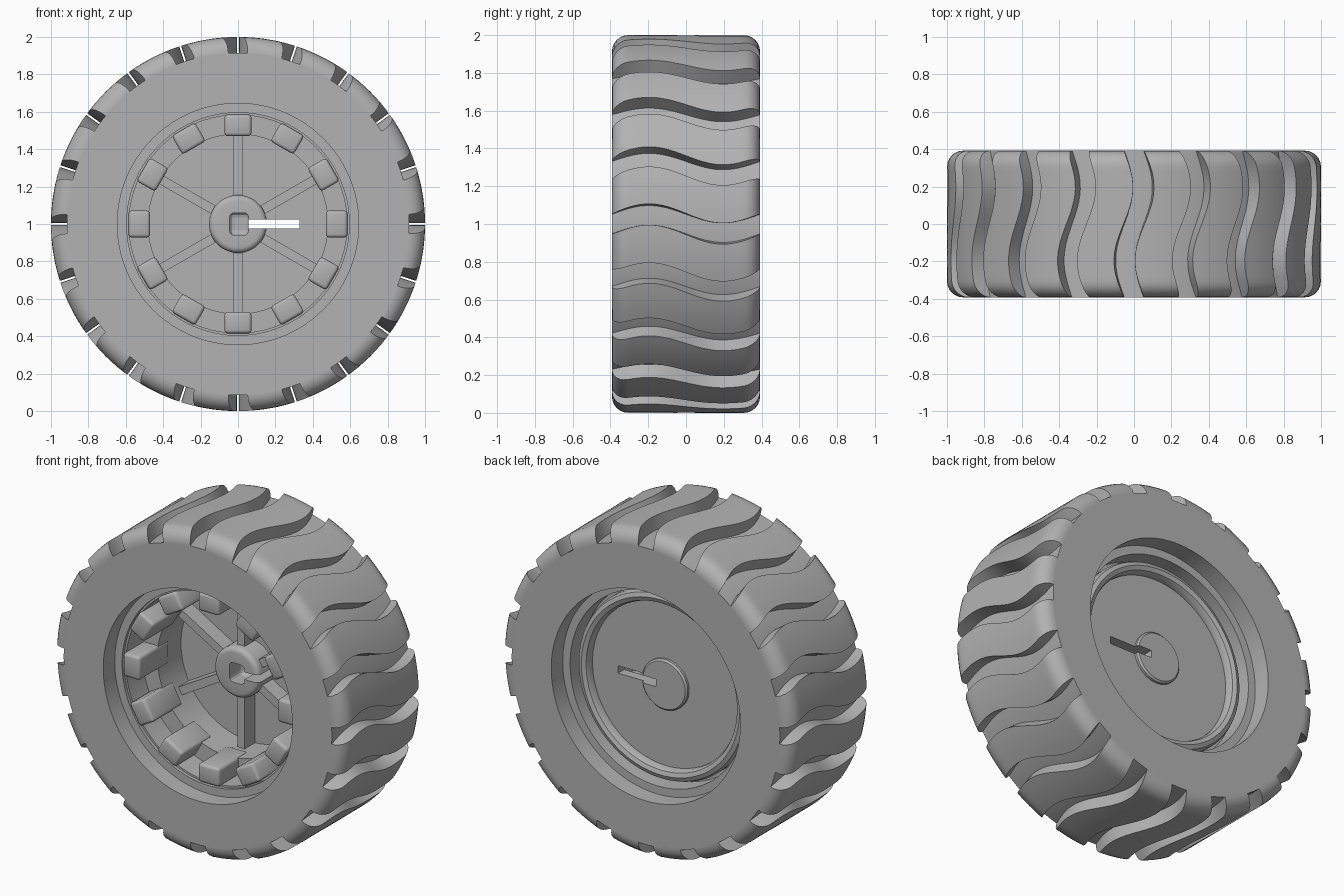
import bpy, bmesh, math
from mathutils import Matrix, Vector

cube = bpy.data.objects.get("Cube")
if cube:
    bpy.data.objects.remove(cube, do_unlink=True)

grey = bpy.data.materials.new("plain grey")
grey.use_nodes = True
grey.diffuse_color = (0.45, 0.45, 0.45, 1)
grey.node_tree.nodes["Principled BSDF"].inputs["Base Color"].default_value = grey.diffuse_color

HALF = 0.392      # half the tyre width
FLOOR = 0.915     # radius at the bottom of the grooves
GROOVES = 20
AXLE = Vector((0, 0, 1))


def polar(r, angle, y):
    return Vector((r * math.cos(angle), y, r * math.sin(angle))) + AXLE


def finish(name, bm, smooth=True):
    bmesh.ops.remove_doubles(bm, verts=bm.verts, dist=1e-5)
    bmesh.ops.recalc_face_normals(bm, faces=bm.faces)
    mesh = bpy.data.meshes.new(name)
    bm.to_mesh(mesh)
    bm.free()
    mesh.materials.append(grey)
    obj = bpy.data.objects.new(name, mesh)
    bpy.context.collection.objects.link(obj)
    if smooth:
        select(obj)
        bpy.ops.object.shade_smooth_by_angle(angle=math.radians(32))
    return obj


def select(obj):
    bpy.ops.object.select_all(action='DESELECT')
    obj.select_set(True)
    bpy.context.view_layer.objects.active = obj


def lathe(name, profile, closed=True, steps=96):
    """Turn a list of (radius, y) points about the axle."""
    bm = bmesh.new()
    rings = [[bm.verts.new(polar(r, math.tau * i / steps, y)) for r, y in profile]
             for i in range(steps)]
    count = len(profile)
    for i in range(steps):
        a, b = rings[i], rings[(i + 1) % steps]
        for j in range(count if closed else count - 1):
            k = (j + 1) % count
            corners = [a[j], a[k], b[k], b[j]]
            if profile[j][0] == 0:
                corners = [a[j], a[k], b[k]]
            elif profile[k][0] == 0:
                corners = [a[j], a[k], b[j]]
            bm.faces.new(corners)
    return finish(name, bm)


def add_box(bm, lo, hi, angle=0.0, bevel=0.0):
    """Box given as (radius, y, sideways) corners, turned about the axle."""
    size = [b - a for a, b in zip(lo, hi)]
    middle = [(a + b) / 2 for a, b in zip(lo, hi)]
    place = (Matrix.Translation(AXLE) @ Matrix.Rotation(-angle, 4, 'Y')
             @ Matrix.Translation(middle) @ Matrix.Diagonal((*size, 1)))
    verts = bmesh.ops.create_cube(bm, size=1, matrix=place)["verts"]
    if bevel:
        edges = list({e for v in verts for e in v.link_edges})
        bmesh.ops.bevel(bm, geom=edges, offset=bevel, segments=3, profile=0.5, affect='EDGES')


def cut(target, cutter):
    mod = target.modifiers.new("cut", 'BOOLEAN')
    mod.operation = 'DIFFERENCE'
    mod.solver = 'EXACT'
    mod.object = cutter
    select(target)
    bpy.ops.object.modifier_apply(modifier=mod.name)


# Tyre carcass with a stepped bead on both sides
lathe("tyre_carcass", [(0.645, -HALF), (FLOOR, -HALF), (FLOOR, HALF), (0.645, HALF),
                       (0.645, 0.28), (0.595, 0.28), (0.595, -0.28), (0.645, -0.28)], steps=120)

# Wavy tread bars with rounded shoulders
SHOULDER = 1 - FLOOR
stations = [-HALF + SHOULDER * (1 - math.cos(t * math.pi / 12)) for t in range(7)]
inner = HALF - SHOULDER
stations += [-inner + 2 * inner * i / 20 for i in range(1, 20)]
stations += [-y for y in reversed(stations[:7])]


def tread_radius(y):
    over = min(max(0, abs(y) - inner), SHOULDER)
    return FLOOR + math.sqrt(max(0, SHOULDER ** 2 - over ** 2))


bm = bmesh.new()
pitch = math.tau / GROOVES
groove_half = 0.056
COLUMNS = 6
for n in range(GROOVES):
    rows = []
    for y in stations:
        wave = -0.051 * math.sin(math.pi * y / HALF)
        start = n * pitch + groove_half + wave
        span = pitch - 2 * groove_half
        angles = [start + span * c / COLUMNS for c in range(COLUMNS + 1)]
        row = [polar(FLOOR - 0.01, angles[0], y)]
        row += [polar(tread_radius(y), a, y) for a in angles]
        row.append(polar(FLOOR - 0.01, angles[-1], y))
        rows.append([bm.verts.new(p) for p in row])
    for a, b in zip(rows, rows[1:]):
        for j in range(len(a)):
            k = (j + 1) % len(a)
            bm.faces.new((a[j], a[k], b[k], b[j]))
    bm.faces.new(rows[0])
    bm.faces.new(rows[-1])
finish("tread_bars", bm)

# Rim: stepped barrel open to the front, closed disc and rounded flange behind
rim = lathe("rim", [(0, 0.13), (0.48, 0.13), (0.48, -0.1), (0.583, -0.1), (0.583, -0.26),
                    (0.598, -0.26), (0.598, 0.16), (0.575, 0.16), (0.575, 0.215),
                    (0.565, 0.238), (0.54, 0.248), (0.515, 0.238), (0.505, 0.215),
                    (0.505, 0.19), (0, 0.19)], closed=False)

# Hub with rounded front edge and a raised cap behind
hub_profile = [(0, -0.02), (0.125, -0.02)]
hub_profile += [(0.125 + 0.03 * math.sin(t * math.pi / 8), 0.01 - 0.03 * math.cos(t * math.pi / 8))
                for t in range(1, 5)]
hub_profile += [(0.155, 0.205), (0.145, 0.215), (0, 0.215)]
hub = lathe("hub", hub_profile, closed=False, steps=48)

# Axle socket and the narrow slot through hub and disc
bm = bmesh.new()
add_box(bm, (0.055, -0.2, -0.023), (0.33, 0.5, 0.023))
slot = finish("slot_cutter", bm, False)
bm = bmesh.new()
add_box(bm, (-0.045, -0.2, -0.06), (0.057, 0.1, 0.06), bevel=0.025)
socket = finish("socket_cutter", bm, False)
for target, cutter in ((rim, slot), (hub, slot), (hub, socket)):
    cut(target, cutter)
for cutter in (slot, socket):
    bpy.data.objects.remove(cutter, do_unlink=True)

# Six spokes behind the hub
bm = bmesh.new()
for i in range(6):
    add_box(bm, (0.14, 0.03, -0.025), (0.485, 0.135, 0.025), math.radians(30 + 60 * i))
finish("spokes", bm, False)

# Twelve rounded lugs around the barrel
bm = bmesh.new()
for i in range(12):
    add_box(bm, (0.47, -0.29, -0.072), (0.585, 0.0, 0.072), math.radians(30 * i), bevel=0.018)
finish("rim_lugs", bm)
